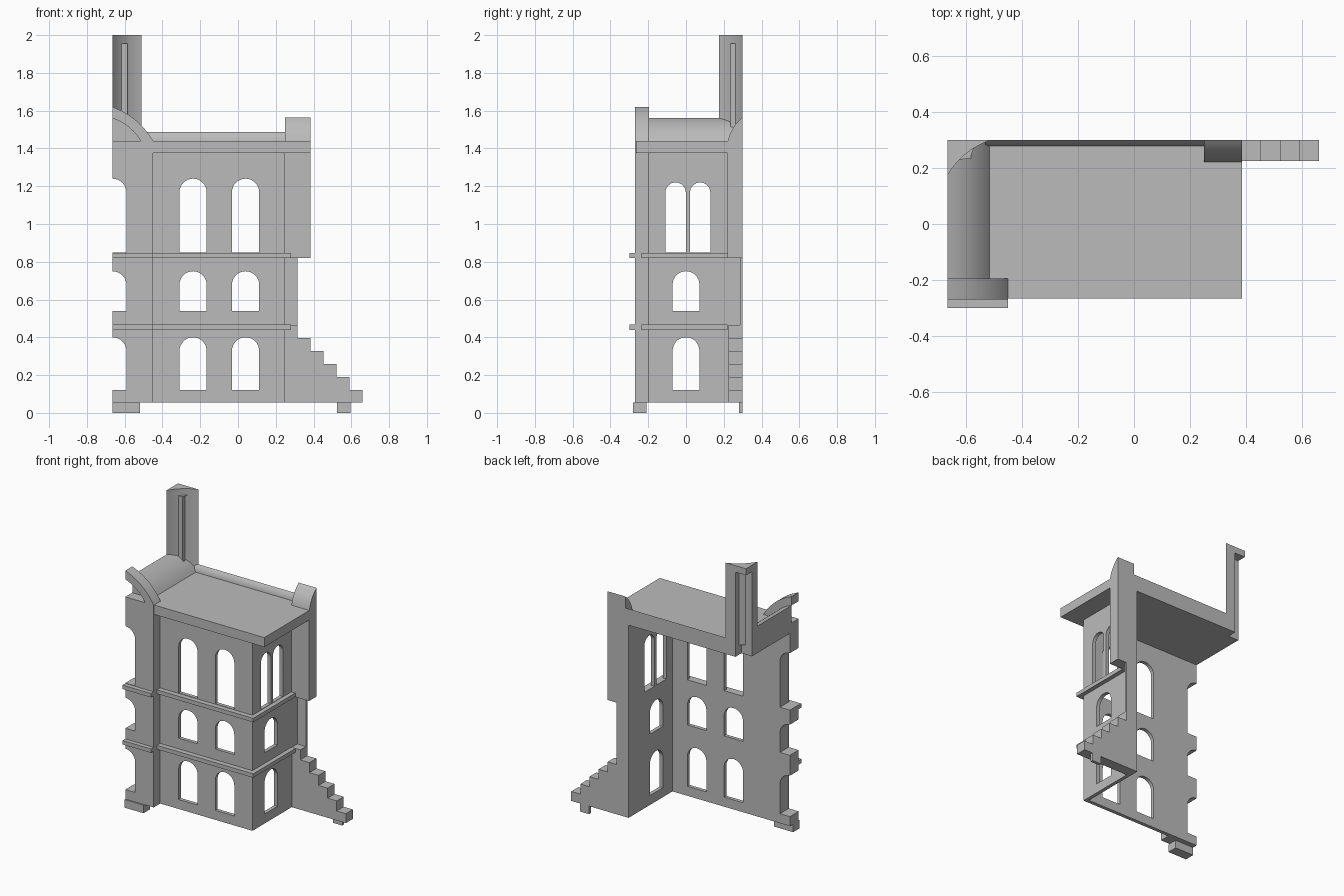
import bpy, bmesh, math
from mathutils import Vector

cube = bpy.data.objects.get("Cube")
if cube:
    bpy.data.objects.remove(cube, do_unlink=True)

stone = bpy.data.materials.new("grey_stone")
stone.use_nodes = True
GREY = (0.5, 0.5, 0.5, 1)
stone.diffuse_color = GREY
stone.node_tree.nodes["Principled BSDF"].inputs["Base Color"].default_value = GREY

# How a profile's (u, v) and its extrusion w land in space
PLACE = {"x": lambda u, v, w: (w, u, v),
         "y": lambda u, v, w: (u, w, v),
         "z": lambda u, v, w: (u, v, w)}


def prism(name, axis, lo, hi, outline, holes=()):
    """Extrude a flat profile with holes along an axis."""
    curve = bpy.data.curves.new(name, "CURVE")
    curve.dimensions = "2D"
    curve.fill_mode = "BOTH"
    curve.extrude = (hi - lo) / 2
    for loop in [outline, *holes]:
        spline = curve.splines.new("POLY")
        spline.points.add(len(loop) - 1)
        for point, (u, v) in zip(spline.points, loop):
            point.co = (u, v, 0, 1)
        spline.use_cyclic_u = True
    temp = bpy.data.objects.new(name + "_profile", curve)
    bpy.context.collection.objects.link(temp)
    bpy.context.view_layer.update()
    graph = bpy.context.evaluated_depsgraph_get()
    mesh = bpy.data.meshes.new_from_object(temp.evaluated_get(graph))
    bpy.data.objects.remove(temp, do_unlink=True)
    bpy.data.curves.remove(curve)
    bm = bmesh.new()
    bm.from_mesh(mesh)
    for v in bm.verts:
        v.co = PLACE[axis](v.co.x, v.co.y, v.co.z + (lo + hi) / 2)
    bmesh.ops.remove_doubles(bm, verts=bm.verts, dist=1e-5)
    bmesh.ops.recalc_face_normals(bm, faces=bm.faces)
    for f in bm.faces:
        f.smooth = True
        f.material_index = 0
    bm.to_mesh(mesh)
    bm.free()
    mesh.set_sharp_from_angle(angle=math.radians(30))
    mesh.materials.clear()
    mesh.materials.append(stone)
    mesh.name = name
    obj = bpy.data.objects.new(name, mesh)
    bpy.context.collection.objects.link(obj)
    return obj


def rect(u0, u1, v0, v1):
    return [(u0, v0), (u1, v0), (u1, v1), (u0, v1)]


def box(name, x0, x1, y0, y1, z0, z1):
    return prism(name, "z", z0, z1, rect(x0, x1, y0, y1))


def arc(cu, cv, r, a0, a1, n):
    return [(cu + r * math.cos(math.radians(a0 + (a1 - a0) * i / n)),
             cv + r * math.sin(math.radians(a0 + (a1 - a0) * i / n))) for i in range(n + 1)]


def window(c, r, v0, v1):
    """Round-headed opening."""
    return [(c - r, v0), (c + r, v0)] + arc(c, v1 - r, r, 0, 180, 16)


def bow(p, q, bulge=0.09, n=12):
    """Shallow arc from p to q, swelling to the left of the direction."""
    p, q = Vector(p), Vector(q)
    d = q - p
    side = Vector((-d.y, d.x)) * bulge
    return [tuple(p + d * (i / n) + side * 4 * (i / n) * (1 - i / n)) for i in range(n + 1)]


BASE, EAVE, TOP = 0.055, 1.375, 1.44
LEFT, BAY, SIDE, EDGE = -0.665, -0.45, 0.25, 0.385
BACK, INNER = 0.30, -0.175
floors = [(0.12, 0.40), (0.54, 0.75), (0.85, 1.24)]

# Front wall and side wall with arched windows
prism("front_wall", "y", -0.20, INNER, rect(BAY, SIDE, BASE, EAVE),
      [window(c, 0.072, a, b) for c in (-0.238, 0.04) for a, b in floors])
side_holes = [window(0, 0.071, a, b) for a, b in floors[:2]]
side_holes += [window(c, 0.054, 0.85, 1.22) for c in (-0.055, 0.075)]
prism("side_wall", "x", SIDE - 0.025, SIDE, rect(-0.20, BACK, BASE, EAVE), side_holes)

# Projecting bay, cut through the middle of its windows
outline = [(LEFT, BASE), (BAY, BASE), (BAY, TOP), (LEFT, TOP)]
for a, b in reversed(floors):
    outline += arc(LEFT, b - 0.075, 0.075, 90, 0, 8) + [(LEFT + 0.075, a), (LEFT, a)]
prism("front_bay", "y", -0.27, INNER, outline)

# Cornices between the floors
for i, z in enumerate((0.44, 0.82), 1):
    box(f"bay_cornice_{i}", LEFT, BAY, -0.30, -0.27, z, z + 0.027)
    prism(f"wall_cornice_{i}", "z", z, z + 0.027,
          [(BAY, -0.235), (0.28, -0.235), (0.28, 0.22),
           (SIDE, 0.22), (SIDE, -0.20), (BAY, -0.20)])

# Corner pier, thin panel below it, and steps
box("upper_pier", SIDE, EDGE, 0.22, BACK, 0.82, EAVE)
box("pier_panel", SIDE, 0.315, 0.285, BACK, 0.46, 0.82)
steps = [(SIDE, BASE), (0.66, BASE)]
for i in range(6):
    x = 0.66 - 0.069 * i
    z = 0.12 + 0.069 * i
    steps += [(x, z), (x - 0.069 if i < 5 else SIDE, z)]
prism("steps", "y", 0.225, BACK, steps)

# Feet
box("bay_foot", LEFT, -0.52, -0.28, -0.21, 0, BASE)
box("step_foot", 0.525, 0.595, 0.28, BACK, 0, BASE)

# Roof slab, notched by the flue
FX, FY = LEFT + 0.08, BACK - 0.065
notch = [(FX, BACK), (FX, FY), (LEFT, FY)]
prism("roof_slab", "z", EAVE, TOP,
      [(LEFT, -0.265), (EDGE, -0.265), (EDGE, BACK)] + notch)

# Curved roof edges: left vault and back vault
curve_left = bow((LEFT, 1.56), (-0.515, TOP))
prism("left_vault", "y", -0.195, FY, [(LEFT, TOP)] + curve_left)
tail = [p for p in curve_left if p[0] > FX]
prism("left_vault_end", "y", FY, BACK, [(tail[0][0], TOP)] + tail)
prism("back_vault", "x", -0.53, EDGE,
      [(BACK, TOP)] + bow((0.278, TOP), (BACK, 1.487)))

# Raised gable bands
prism("front_gable_band", "y", -0.27, -0.195,
      bow((LEFT, 1.62), (BAY, TOP)) + curve_left[::-1])
prism("side_gable_band", "x", SIDE, EDGE,
      bow((0.222, TOP), (BACK, 1.565)) + [(BACK, TOP)])

# Chimney shell with a cap over the flue
shell = bow((LEFT, 0.175), (-0.51, BACK))
prism("chimney_shell", "z", TOP, 1.955, shell + notch)
prism("chimney_cap", "z", 1.955, 2.0, shell + [(LEFT, BACK)])
